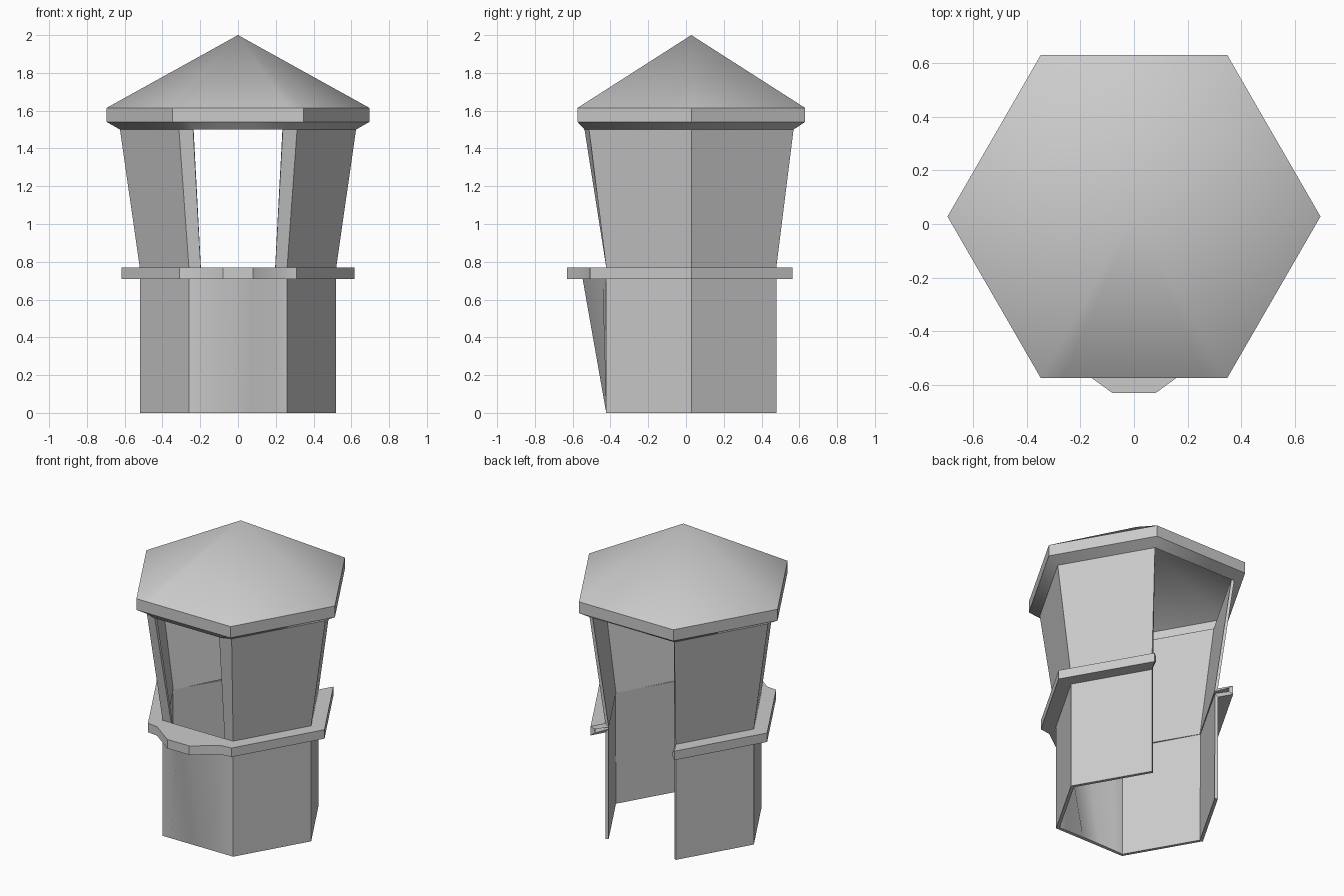
import bpy, bmesh, math

if "Cube" in bpy.data.objects:
    bpy.data.objects.remove(bpy.data.objects["Cube"])

CY = 0.028            # hexagon centre in y
OUT, MID = 0.76, 0.26  # front-side columns as fractions of the half edge

# Profile rows: hex radius, height, outer front bulge, middle front bulge
ROWS = [
    (0.52, 0.00, 0.0, 0.0),        # foot
    (0.52, 0.71, 0.02, 0.125),     # top of lower wall
    (0.618, 0.71, 0.01, 0.123),    # counter underside edge
    (0.618, 0.77, 0.01, 0.123),    # counter top edge
    (0.52, 0.77, 0.0, 0.0),        # window sill
    (0.625, 1.50, 0.024, 0.024),   # window head
    (0.695, 1.54, 0.0, 0.0),       # eave bottom
    (0.695, 1.615, 0.0, 0.0),      # eave top
]
HEAD = 5              # row index of the window head
BACK, FRONT = 1, (5, 6, 7)


def ring(r, z, bulge_out, bulge_mid):
    """Hexagon with four extra points along the front edge."""
    pts = [(r * math.cos(math.radians(60 * k)),
            CY + r * math.sin(math.radians(60 * k)), z) for k in range(6)]
    front_y = CY - r * math.sin(math.radians(60))
    extra = [(f * r / 2, front_y - b, z) for f, b in
             ((-OUT, bulge_out), (-MID, bulge_mid), (MID, bulge_mid), (OUT, bulge_out))]
    return pts[:5] + extra + pts[5:]


bm = bmesh.new()
rings = [[bm.verts.new(p) for p in ring(*row)] for row in ROWS]
n = len(rings[0])

# Walls, counter and eaves, leaving the rear doorway and front window open
for j in range(len(rings) - 1):
    for i in range(n):
        doorway = i == BACK and j < HEAD
        window = i in FRONT and j == HEAD - 1
        if doorway or window:
            continue
        k = (i + 1) % n
        bm.faces.new((rings[j][i], rings[j][k], rings[j + 1][k], rings[j + 1][i]))

# Pointed roof
apex = bm.verts.new((0, CY, 2.0))
for i in range(n):
    bm.faces.new((rings[-1][i], rings[-1][(i + 1) % n], apex))

mesh = bpy.data.meshes.new("kiosk_shell")
bm.to_mesh(mesh)
bm.free()
shell = bpy.data.objects.new("kiosk_shell", mesh)
bpy.context.collection.objects.link(shell)

# Thin sheet thickness, inward
bpy.context.view_layer.objects.active = shell
shell.select_set(True)
mod = shell.modifiers.new("thickness", 'SOLIDIFY')
mod.thickness = 0.02
mod.offset = -1
mod.use_even_offset = True
bpy.ops.object.modifier_apply(modifier=mod.name)
bpy.ops.object.shade_smooth_by_angle(angle=math.radians(35))
